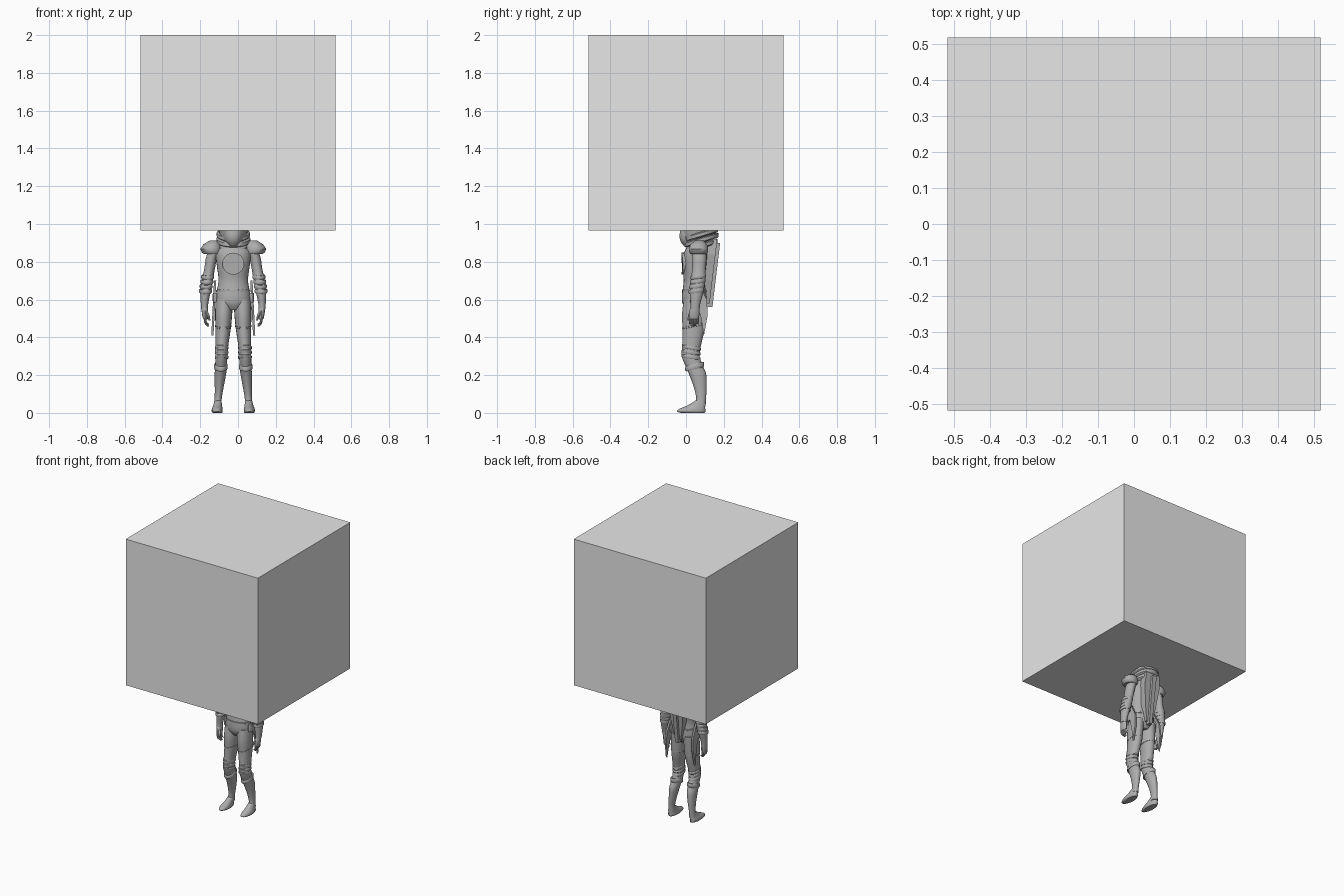
import bpy, bmesh, math
from mathutils import Vector, Matrix

old = bpy.data.objects.get("Cube")
if old:
    bpy.data.objects.remove(old, do_unlink=True)

CX = -0.025  # the figure's own centre line


def material(name, value):
    m = bpy.data.materials.new(name)
    m.use_nodes = True
    col = (value, value, value, 1)
    m.diffuse_color = col
    m.node_tree.nodes["Principled BSDF"].inputs["Base Color"].default_value = col
    return m


LIGHT = material("light grey", 0.8)
SUIT = material("mid grey", 0.42)


def finish(name, bm, mat, smooth=True):
    bmesh.ops.recalc_face_normals(bm, faces=bm.faces)
    me = bpy.data.meshes.new(name)
    bm.to_mesh(me)
    bm.free()
    me.materials.append(mat)
    ob = bpy.data.objects.new(name, me)
    bpy.context.collection.objects.link(ob)
    if smooth:
        bpy.ops.object.select_all(action='DESELECT')
        ob.select_set(True)
        bpy.context.view_layer.objects.active = ob
        bpy.ops.object.shade_smooth_by_angle(angle=math.radians(40))
    return ob


def spline(rings, t):
    """Smooth value between listed rings."""
    i = min(int(t), len(rings) - 2)
    f = t - i
    p = [rings[max(0, min(len(rings) - 1, i + k))] for k in (-1, 0, 1, 2)]
    return [b + 0.5 * f * (c - a + f * (2 * a - 5 * b + 4 * c - d + f * (3 * (b - c) + d - a)))
            for a, b, c, d in zip(*p)]


def loft(name, rings, side=1, segs=20, steps=4, tilt=0.0):
    """Closed limb through rings of (x, y, z, half width, half depth)."""
    bm = bmesh.new()
    loops = []
    for k in range((len(rings) - 1) * steps + 1):
        x, y, z, rx, ry = spline(rings, k / steps)
        ring = []
        for j in range(segs):
            a = math.tau * j / segs
            dy = ry * math.sin(a)
            ring.append(bm.verts.new((CX + side * (x + rx * math.cos(a)), y + dy, z + tilt * dy)))
        loops.append(ring)
    for a, b in zip(loops, loops[1:]):
        for j in range(segs):
            n = (j + 1) % segs
            bm.faces.new((a[j], a[n], b[n], b[j]))
    bm.faces.new(loops[0])
    bm.faces.new(loops[-1])
    return finish(name, bm, SUIT)


def band(name, x, y, z, rx, ry, h, side=1, tilt=0.0):
    """Raised strap around a limb."""
    return loft(name, [(x, y, z - h, rx * 0.93, ry * 0.93), (x, y, z - h * 0.6, rx, ry),
                       (x, y, z + h * 0.6, rx, ry), (x, y, z + h, rx * 0.93, ry * 0.93)],
                side, 20, 1, tilt)


def plate(name, outline, thickness, place):
    """Flat outline extruded, then mapped by place(u, v, w)."""
    bm = bmesh.new()
    front = [bm.verts.new(place(u, v, 0)) for u, v in outline]
    back = [bm.verts.new(place(u, v, thickness)) for u, v in outline]
    bm.faces.new(front)
    bm.faces.new(back)
    for i in range(len(outline)):
        j = (i + 1) % len(outline)
        bm.faces.new((front[i], front[j], back[j], back[i]))
    return finish(name, bm, SUIT, False)


# Big box that hides the head
bm = bmesh.new()
bmesh.ops.create_cube(bm, size=1.034, matrix=Matrix.Translation((0, 0, 1.483)))
finish("box", bm, LIGHT, False)

# Torso and head
loft("torso", [(0, .045, .545, .045, .045), (0, .045, .58, .088, .064), (0, .045, .63, .09, .066),
               (0, .048, .70, .078, .06), (0, .052, .78, .087, .071), (0, .06, .85, .092, .07),
               (0, .075, .895, .06, .055), (0, .075, .93, .045, .045)], segs=28)
loft("helmet", [(0, .07, .88, .04, .045), (0, .065, .90, .058, .07), (0, .065, .94, .072, .088),
                (0, .065, 1.0, .078, .092), (0, .065, 1.06, .062, .075), (0, .065, 1.09, .02, .02)], segs=24)
loft("face_guard", [(0, .015, .885, .025, .03), (0, .002, .91, .04, .033),
                    (0, -.003, .94, .045, .033), (0, 0, .97, .045, .03)], segs=10)
for i, (z, r) in enumerate([(.885, .085), (.915, .09), (.945, .088)]):
    band(f"collar_{i + 1}", 0, .082, z, r, r, .014, tilt=.3)

# Round chest emblem plate and belt
disc = [(.058 * math.cos(math.tau * i / 24), .058 * math.sin(math.tau * i / 24)) for i in range(24)]
plate("chest_disc", disc, .03, lambda u, v, w: (CX + u, -.025 + w + 2.5 * u * u, .79 + v))
band("belt", 0, .046, .645, .091, .067, .008)

# Tapered back pack with a raised spine
pack = [(-.055, .92), (.055, .92), (.062, .84), (.045, .70), (.022, .58), (-.022, .58), (-.045, .70), (-.062, .84)]
plate("back_pack", pack, .05, lambda u, v, w: (CX + u, .105 + (v - .58) * .12 + w - .03, v))
spine = [(-.016, .90), (.016, .90), (.012, .56), (-.012, .56)]
plate("back_spine", spine, .03, lambda u, v, w: (CX + u, .11 + (v - .56) * .12 + w, v))

skirt = [(.01, .70), (.04, .69), (.085, .60), (.09, .52), (.07, .41), (.055, .50), (.035, .57), (.02, .62)]
for s, word in ((1, "left"), (-1, "right")):
    # Leg and foot
    loft(word + "_leg", [(.048, .048, .60, .046, .06), (.051, .042, .52, .045, .063), (.054, .04, .44, .04, .058),
                         (.06, .03, .36, .034, .05), (.063, .025, .30, .032, .047), (.065, .045, .245, .031, .047),
                         (.069, .063, .20, .03, .045), (.075, .076, .13, .023, .033),
                         (.08, .08, .075, .019, .026), (.082, .076, .035, .022, .028)], s)
    loft(word + "_foot", [(.084, .035, .0, .024, .062), (.085, .028, .008, .029, .075), (.085, .034, .022, .028, .068),
                          (.083, .055, .04, .023, .046), (.081, .076, .065, .019, .027)], s)
    for i, (z, y) in enumerate([(.345, .029), (.32, .026), (.295, .026)]):
        band(f"{word}_knee_strap_{i + 1}", .062, y, z, .036, .05, .009, s, -.15)
    band(word + "_shin_cuff", .066, .046, .245, .036, .05, .014, s, .25)
    band(word + "_thigh_strap", .053, .041, .46, .043, .061, .006, s, .2)

    # Arm
    loft(word + "_arm", [(.095, .068, .875, .03, .037), (.115, .07, .82, .03, .038), (.126, .068, .76, .028, .036),
                         (.138, .064, .70, .03, .038), (.147, .056, .64, .027, .036),
                         (.152, .05, .58, .02, .026), (.152, .048, .55, .018, .024)], s)
    for i, z in enumerate((.72, .695, .67, .645)):
        band(f"{word}_arm_strap_{i + 1}", .136 + (.72 - z) * .15, .064 - (.72 - z) * .12, z,
             .034, .041, .01, s, .12)
    # Hand with four fingers and a thumb
    loft(word + "_palm", [(.152, .048, .56, .016, .022), (.15, .044, .535, .017, .028),
                          (.148, .042, .505, .014, .027), (.146, .042, .495, .01, .024)], s, 12)
    for i in range(4):
        y = .022 + .013 * i
        drop = .012 * abs(i - 1.4)
        loft(f"{word}_finger_{i + 1}", [(.148, y, .51, .007, .007), (.148, y, .485, .0075, .007),
                                        (.141, y, .466 + drop * .5, .007, .006),
                                        (.132, y, .452 + drop, .004, .004)], s, 8, 2)
    loft(word + "_thumb", [(.145, .03, .54, .009, .009), (.133, .018, .515, .008, .008),
                           (.126, .014, .49, .005, .005)], s, 8, 2)

    # Pointed shoulder pad: low many-sided dome stretched outward
    loft(word + "_shoulder_pad", [(.11, .066, .84, .045, .044), (.115, .066, .85, .052, .052),
                                  (.118, .066, .868, .057, .054), (.112, .068, .893, .045, .046),
                                  (.106, .07, .912, .02, .022)], s, 10, 1)

    # Hip skirt plate hanging along the outer thigh
    plate(word + "_hip_plate", skirt, .012,
          lambda u, v, w: (CX + s * (.09 + w + (.70 - v) * .05), u + .025, v))
    band(word + "_hip_pouch", .095, .05, .61, .014, .03, .025, s)
